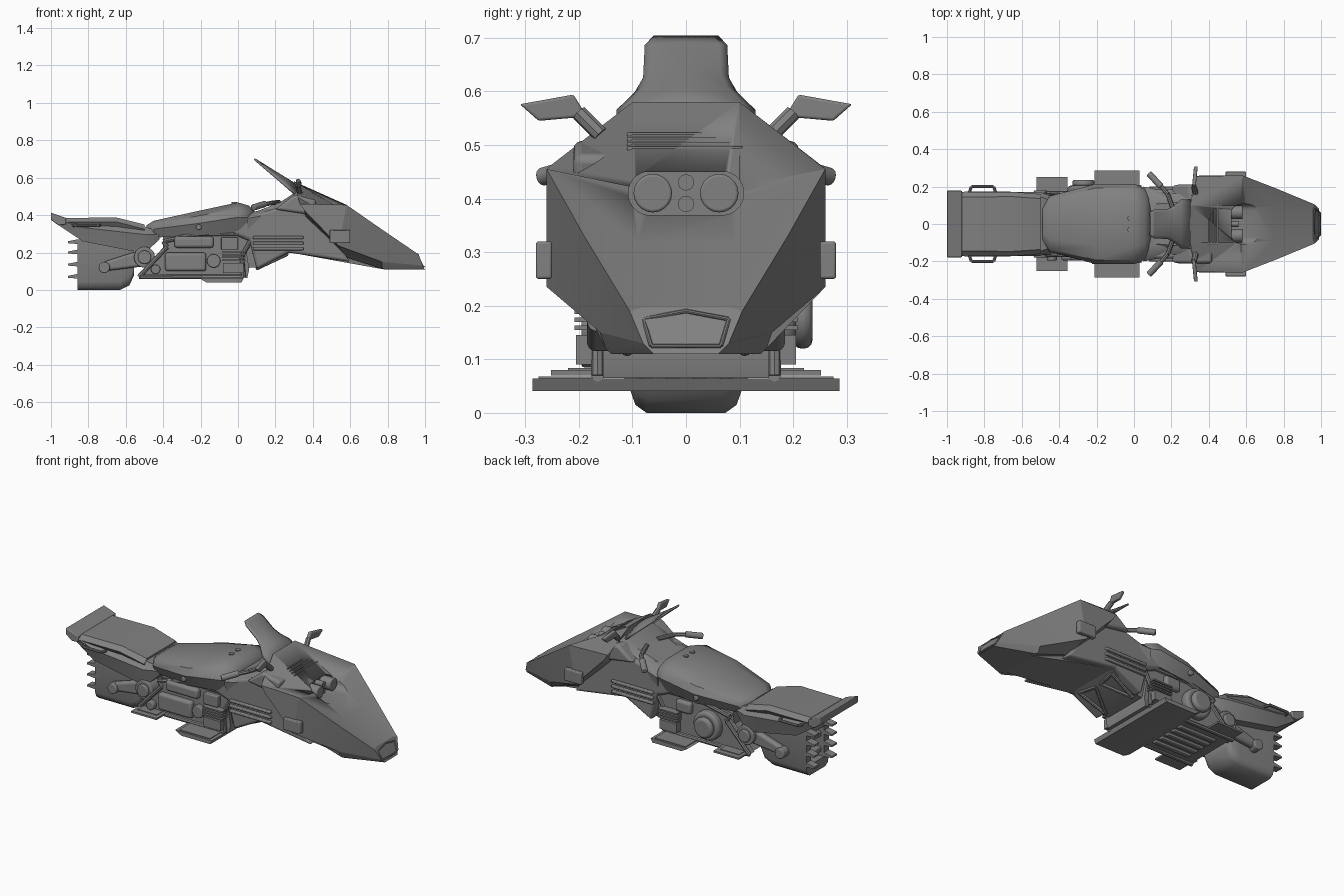
import bpy, bmesh, math
from mathutils import Vector, Matrix

SOFT, CRISP = .015, .005
cube = bpy.data.objects.get("Cube")
if cube:
    bpy.data.objects.remove(cube, do_unlink=True)

grey = bpy.data.materials.new("mid_grey")
grey.use_nodes = True
colour = (.22, .22, .22, 1)
grey.diffuse_color = colour
grey.node_tree.nodes["Principled BSDF"].inputs["Base Color"].default_value = colour

def finish(name, bm, mirror=False, bevel=None, angle=30):
    """Store the mesh as an object, with optional rounding and a mirrored twin."""
    bmesh.ops.remove_doubles(bm, verts=bm.verts, dist=.0001)
    bmesh.ops.recalc_face_normals(bm, faces=bm.faces)
    mesh = bpy.data.meshes.new(name)
    bm.to_mesh(mesh)
    bm.free()
    mesh.materials.append(grey)
    ob = bpy.data.objects.new(name, mesh)
    bpy.context.collection.objects.link(ob)
    if bevel:
        mod = ob.modifiers.new("bevel", "BEVEL")
        mod.width, mod.segments, mod.limit_method = bevel, 3, "ANGLE"
    if mirror:
        ob.modifiers.new("mirror", "MIRROR").use_axis = (False, True, False)
    bpy.ops.object.select_all(action="DESELECT")
    ob.select_set(True)
    bpy.context.view_layer.objects.active = ob
    bpy.ops.object.shade_smooth_by_angle(angle=math.radians(angle))
    return ob

def skin(name, rings, closed=True, **style):
    """Join successive loops of points; cap both ends when closed."""
    bm = bmesh.new()
    loops = [[bm.verts.new(p) for p in ring] for ring in rings]
    count = len(loops[0])
    for a, b in zip(loops, loops[1:]):
        for i in range(count if closed else count - 1):
            j = (i + 1) % count
            bm.faces.new((a[i], a[j], b[j], b[i]))
    if closed:
        bm.faces.new(loops[0])
        bm.faces.new(loops[-1])
    return finish(name, bm, **style)

def carve(target, cutter):
    """Cut one object out of another and discard the cutter."""
    cut = target.modifiers.new("recess", "BOOLEAN")
    cut.operation, cut.object, cut.solver = "DIFFERENCE", cutter, "EXACT"
    bpy.context.view_layer.objects.active = target
    bpy.ops.object.modifier_apply(modifier=cut.name)
    bpy.data.objects.remove(cutter, do_unlink=True)

def whole(half):
    """Complete a half cross-section by reflecting it."""
    return half + [(x, -y, z) for x, y, z in reversed(half)]

def hull(name, stations, top=.6, shoulder=.25, low=.9, **style):
    """Body through stations of x, half width, top and bottom."""
    rings = []
    for x, width, high, bottom in stations:
        drop = (high - bottom) * shoulder
        rings.append(whole([(x, width * top, high), (x, width * .9, high - drop * .4),
                            (x, width, high - drop), (x, width * low, bottom)]))
    return skin(name, rings, **style)

def prism(name, profile, y, **style):
    """Side profile extruded across; a single y spans both sides evenly."""
    ends = y if isinstance(y, tuple) else (-y, y)
    return skin(name, [[(x, end, z) for x, z in profile] for end in ends], **style)

def box(name, x, y, z, **style):
    return prism(name, [(x[0], z[0]), (x[1], z[0]), (x[1], z[1]), (x[0], z[1])], y, **style)

def rod(name, start, end, radius, segments=20, **style):
    start, end = Vector(start), Vector(end)
    along = end - start
    turn = along.to_track_quat("Z", "Y").to_matrix().to_4x4()
    bm = bmesh.new()
    bmesh.ops.create_cone(bm, cap_ends=True, segments=segments, radius1=radius, radius2=radius,
                          depth=along.length, matrix=Matrix.Translation((start + end) / 2) @ turn)
    return finish(name, bm, **style)

def disc(name, x, z, radius, y, bevel=CRISP, **style):
    """Round part whose axle runs across the body."""
    return rod(name, (x, y[0], z), (x, y[1], z), radius, bevel=bevel, **style)

def path(name, points, radius, segments=8):
    """Chain of thin mirrored rods."""
    for start, end in zip(points, points[1:]):
        rod(name, start, end, radius, segments, mirror=True)

def hood(x):
    """Height of the sloping hood."""
    return .58 - .585 * (x - .3)

def crest(x, y):
    return (x, y, hood(x))

# Front fairing: faceted shell running down to the nose
fairing = skin("front_fairing", [
    whole([crest(.3, .1), (.33, .255, .46), (.36, .26, .42), (.36, .2, .4), (.36, .15, .38)]),
    whole([crest(.57, .1), (.58, .26, .455), (.54, .26, .235), (.55, .2, .22), (.56, .15, .18)]),
    whole([crest(.75, .09), (.76, .19, .33), (.77, .16, .15), (.77, .15, .12), (.78, .14, .11)]),
    whole([crest(.955, .08), (.965, .105, .19), (.99, .08, .13), (.99, .07, .12), (1, .06, .11)]),
], angle=15)

# Stadium-shaped recess for the lamps
lamp_z, lamp_r = .41, .036
rim = lamp_r + CRISP
turns = [math.tau * (i + .5) / 24 for i in range(24)]
outline = [(math.copysign(.067, math.cos(t)) + rim * math.cos(t), lamp_z + rim * math.sin(t)) for t in turns]
carve(fairing, skin("lamp_cutter", [[(x, y, z) for y, z in outline] for x in (.51, .85)]))
rod("headlight", (.5, .062, lamp_z), (.58, .062, lamp_z), lamp_r, mirror=True, bevel=CRISP)
for offset in (-.02, .02):
    rod("small_lamp", (.5, 0, lamp_z + offset), (.56, 0, lamp_z + offset), SOFT)

# Nose rim, hood slits, chin vents and side markers
path("nose_rim", [(.995, 0, .125), (.99, .065, .125), (.966, .08, .175), (.962, 0, .19)], .004)
for i in range(4):
    x = .4 + i * SOFT
    box("hood_slit", x=(x - .003, x + .003), y=(-.11, .03 + i * .025), z=(hood(x) - CRISP, hood(x) + .002))
vent = [(.79, .14, .14), (.79, .095, .14), (.79, .12, .112)]
path("chin_vent", vent + vent[:1], CRISP)
box("side_marker", x=(.49, .6), y=(.25, .28), z=(.25, .32), mirror=True, bevel=CRISP)

# Curved windscreen sheet, flat at the tip and wrapping round at the base
rows = [(.09, .06), (.11, .077), (.18, .08), (.21, .095), (.25, .13), (.32, .13)]
across = [k / 5 for k in range(-5, 6)]
screen = skin("windscreen", [[(x, width * t, .76 - .62 * x - .25 * (x - .09) * t * t) for t in across]
                             for x, width in rows], closed=False, angle=50)
screen.modifiers.new("thickness", "SOLIDIFY").thickness = .01

# Mirrors and handlebars
rod("mirror_stalk", (.33, .16, .52), (.32, .2, .56), SOFT, segments=8, mirror=True)
blade = [(.185, .553), (.21, .594), (.31, .576), (.275, .545)]
skin("mirror_blade", [[(x + y * .1, y, z) for y, z in blade] for x in (.29, .31)], mirror=True, bevel=CRISP)
path("handlebar", [(.22, .05, .47), (.18, .16, .465), (.13, .22, .455)], .012)
rod("grip", (.145, .2, .46), (.08, .27, .44), .017, mirror=True, bevel=CRISP)

# Inner body linking engine bay and fairing
hull("inner_body", [(-.4, .13, .33, .1), (.1, .15, .42, .12), (.28, .17, .49, .2),
                    (.5, .16, .36, .16), (.78, .12, .26, .11)], top=.7)
prism("flank_panel", [(-.12, .34), (.28, .46), (.4, .44), (.6, .15), (.27, .2), (.1, .11), (.06, .27)],
      y=(.12, .185), mirror=True, bevel=SOFT)
for z in (.22, .25, .28):
    box("flank_louvre", x=(.08, .35), y=(.17, .2), z=(z - .008, z + .008), mirror=True, bevel=CRISP)
prism("dash_shoulder", [(.2, .43), (.3, .51), (.42, .48), (.4, .4)], y=(.1, .21), mirror=True, bevel=SOFT)
hull("dash", [(.05, .2, .41, .3), (.18, .175, .44, .3), (.32, .18, .53, .35)], angle=40)

# Main saddle and tank
hull("saddle", [(-.49, .09, .345, .3), (-.45, .15, .37, .28), (-.2, .215, .425, .29), (0, .215, .468, .31),
                (.06, .19, .45, .32), (.09, .13, .42, .34)], top=.55, shoulder=.5, low=.85, angle=40)
rod("filler_cap", (-.02, .03, .45), (-.02, .03, .47), SOFT, mirror=True)
disc("hinge_pin", x=-.21, z=.335, radius=SOFT, y=(.15, .215), mirror=True)

# Tail unit
hull("tail_body", [(-.98, .17, .39, .36), (-.83, .175, .365, .26), (-.5, .17, .34, .195), (-.42, .14, .31, .27)],
     top=.85, shoulder=.3)
hull("rear_cushion", [(-.92, .17, .385, .34), (-.65, .172, .387, .34), (-.5, .16, .35, .3)],
     top=.85, shoulder=.5, angle=40)
prism("tail_lip", [(-1, .413), (-1, .375), (-.96, .345), (-.92, .35), (-.92, .385)], y=.178, bevel=CRISP)
rail_ends = [(x, y, .345) for x, y in ((-.88, .17), (-.87, .2), (-.75, .2), (-.74, .17))]
path("grab_rail", rail_ends, .008)

# Rear drive pod: round belly, open slot at the back, fins and swing arm
side = .105
pod = skin("drive_pod", [whole([(x, side, .27), (x, side, base + .045), (x, side * .9, base + SOFT), (x, side * .7, base)])
                         for x, base in ((-.858, 0), (-.63, 0), (-.58, .025), (-.555, .08))], angle=50)
carve(pod, box("slot_cutter", x=(-.9, -.8), y=.06, z=(.06, .24)))
for z in (.1, .19):
    box("slot_bar", x=(-.84, -.79), y=.065, z=(z - SOFT, z + SOFT), bevel=CRISP)
for z in (.07, .135, .2, .255):
    fin = [(-.91, z - CRISP), (-.91, z + CRISP), (-.86, z + SOFT), (-.79, z + SOFT), (-.79, z - SOFT)]
    prism("pod_fin", fin, y=(.06, side), mirror=True)
pivot_x, pivot_z = -.5, .175
disc("arm_pivot", pivot_x, pivot_z, radius=.056, y=(.08, .165), mirror=True)
disc("arm_hub", pivot_x, pivot_z, radius=.036, y=(.16, .18), mirror=True)
disc("arm_axle", x=-.715, z=.12, radius=.03, y=(.09, .155), mirror=True)
prism("swing_arm", [(-.72, .1), (-.72, .15), (-.5, .22), (-.47, .13)], y=(.1, .14), mirror=True, bevel=SOFT)

# Engine bay: belly, side plates and rim
prism("belly", [(-.52, .07), (-.38, .22), (.04, .24), (.06, .11), (.05, .065)], y=.155)
plate = [(-.53, .07), (-.38, .23), (-.4, .26), (-.22, .3), (0, .3), (.07, .27), (.02, .18), (.03, .07)]
plate_y = .165
prism("engine_plate", plate, y=(.12, plate_y), mirror=True)
path("engine_rim", [(x, plate_y, z) for x, z in plate + plate[:1]], .012)

# Right-hand engine fittings
right = (-.195, -.14)
box("gearbox", x=(-.39, -.17), y=right, z=(.1, .2), bevel=SOFT)
box("valve_cover", x=(-.34, -.13), y=right, z=(.225, .285), bevel=SOFT)
box("fuse_box", x=(-.09, 0), y=right, z=(.215, .28), bevel=CRISP)
disc("pump", x=-.13, z=.155, radius=.036, y=right)
disc("drain_cap", x=-.44, z=.11, radius=.025, y=right)

# Left-hand turbine and intake
disc("turbine_case", x=-.27, z=.18, radius=.085, y=(.13, .205), bevel=SOFT)
disc("turbine_cap", x=-.27, z=.18, radius=.06, y=(.2, .236), bevel=SOFT)
box("intake_box", x=(-.16, -.06), y=(.14, .19), z=(.21, .28), bevel=SOFT)

# Cylinder blocks and cooling fins on both sides
box("cylinder_block", x=(-.08, .03), y=(.13, .205), z=(.09, .145), mirror=True)
for z in (.155, .17, .185, .2):
    box("cooling_fin", x=(-.085, .04), y=(.13, .208), z=(z, z + .008), mirror=True)

# Foot boards, rear pegs and underside ribs
prism("foot_board", [(-.21, .064), (.03, .064), (.02, .041), (-.17, .041)], y=.286)
box("foot_pad", x=(-.19, .01), y=(.17, .275), z=(.06, .068), mirror=True)
box("rear_peg", x=(-.52, -.355), y=(.13, .252), z=(.07, .08), mirror=True)
box("rear_peg_pad", x=(-.5, -.375), y=(.16, .22), z=(.078, .084), mirror=True)
for y in (-.1, -.05, 0, .05, .1):
    box("belly_rib", x=(-.46, -.22), y=(y - SOFT, y + SOFT), z=(.058, .075), bevel=CRISP)

# Triangular braces under the neck
brace = [(.1, .11, .115), (.26, .13, .19), (.24, .02, .185)]
path("neck_brace", brace + brace[:1], .01)
